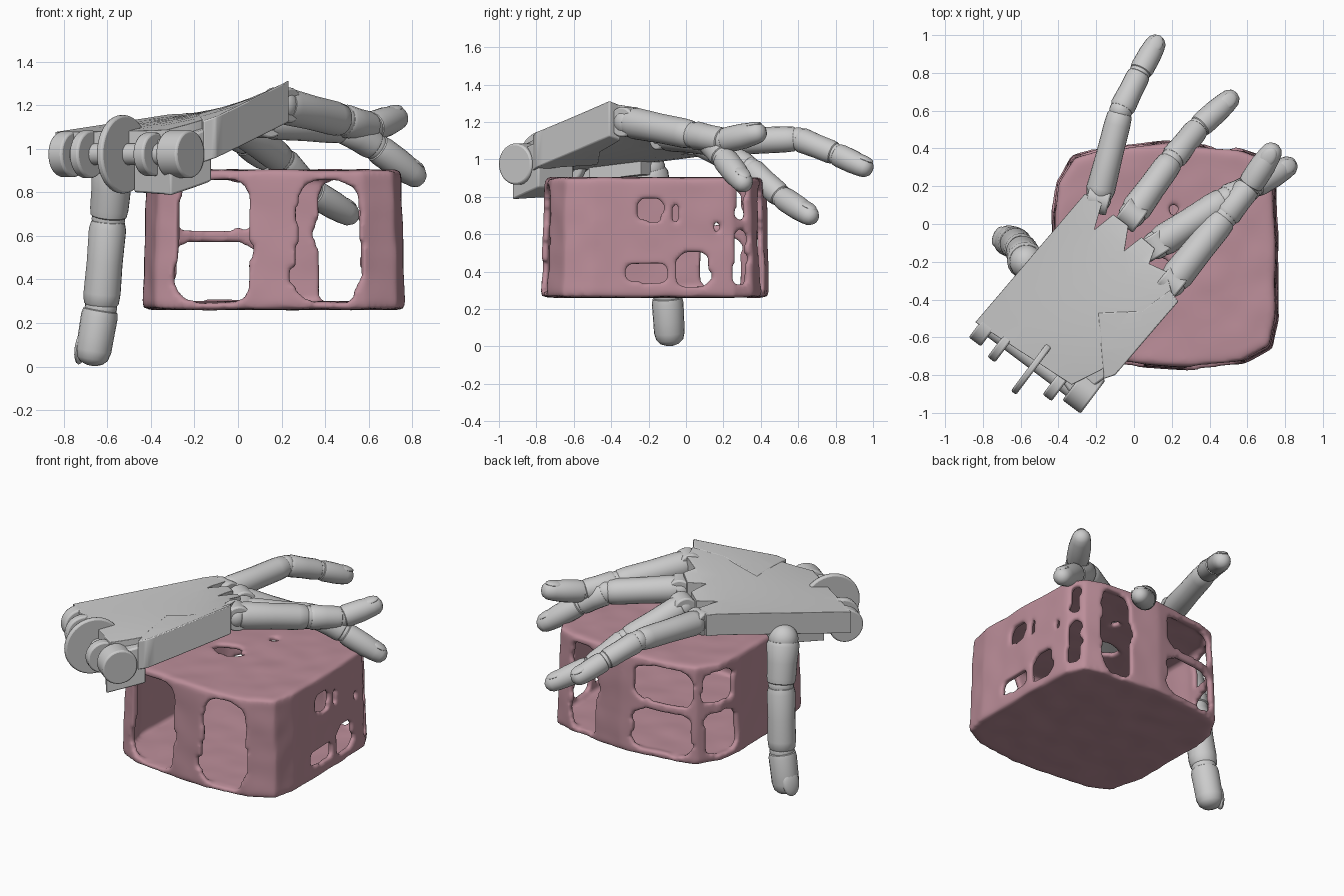
import bpy, bmesh, math
from mathutils import Vector, Matrix, noise

if "Cube" in bpy.data.objects:
    bpy.data.objects.remove(bpy.data.objects["Cube"])

pink = bpy.data.materials.new("pink_shell")
pink.diffuse_color = (0.50, 0.27, 0.32, 1)
pink.use_nodes = True
pink.node_tree.nodes["Principled BSDF"].inputs["Base Color"].default_value = pink.diffuse_color


def finish(bm, name, bevel=0.0, angle=35):
    bmesh.ops.recalc_face_normals(bm, faces=bm.faces[:])
    me = bpy.data.meshes.new(name)
    bm.to_mesh(me)
    bm.free()
    ob = bpy.data.objects.new(name, me)
    bpy.context.collection.objects.link(ob)
    if bevel:
        b = ob.modifiers.new("bevel", 'BEVEL')
        b.width, b.segments, b.limit_method = bevel, 2, 'ANGLE'
    bpy.ops.object.select_all(action='DESELECT')
    ob.select_set(True)
    bpy.context.view_layer.objects.active = ob
    bpy.ops.object.shade_smooth_by_angle(angle=math.radians(angle))
    return ob


def palm_height(x, y):
    """Gently twisted top of the palm: rises to the knuckles, most at the index side."""
    u = min((.62 * x + .785 * y + .9) / .8, 1)
    v = max((.785 * x - .62 * y + .32) / .7, 0)
    return 1.08 + u * (.08 + .15 * v * v)


def prism(name, pts, depth, bevel=0.01, lift=0.0):
    """Plate with a flat outline, sliced, then draped on the palm surface."""
    bm = bmesh.new()
    top = [bm.verts.new((x, y, 0)) for x, y in pts]
    low = [bm.verts.new((x, y, -depth)) for x, y in pts]
    bm.faces.new(top)
    bm.faces.new(low[::-1])
    n = len(pts)
    for i in range(n):
        bm.faces.new((top[i], low[i], low[(i + 1) % n], top[(i + 1) % n]))
    for no in ((.62, .785, 0), (.785, -.62, 0)):
        for k in range(-7, 5):
            bmesh.ops.bisect_plane(bm, geom=bm.verts[:] + bm.edges[:] + bm.faces[:], dist=1e-5,
                                   plane_co=Vector(no) * (k * .131 + .011), plane_no=no)
    for v in bm.verts:
        v.co.z += palm_height(v.co.x, v.co.y) + lift
    bmesh.ops.triangulate(bm, faces=[f for f in bm.faces if len(f.verts) > 4])
    return finish(bm, name, bevel)


def loft(bm, a, b, profile, sides=20):
    """Round body from a to b; profile gives (fraction, radius)."""
    a, b = Vector(a), Vector(b)
    rot = (b - a).to_track_quat('Z', 'Y')
    rings = []
    for t, r in profile:
        c = a.lerp(b, t)
        rings.append([bm.verts.new(c + rot @ Vector((r * math.cos(k * math.tau / sides),
                      r * math.sin(k * math.tau / sides), 0))) for k in range(sides)])
    for p, q in zip(rings, rings[1:]):
        for k in range(sides):
            m = (k + 1) % sides
            bm.faces.new((p[k], p[m], q[m], q[k]))
    bm.faces.new(rings[0][::-1])
    bm.faces.new(rings[-1])


def disc(name, c, r, w, axis):
    bm = bmesh.new()
    c, ax = Vector(c), Vector(axis).normalized() * w / 2
    loft(bm, c - ax, c + ax, [(0, r), (1, r)], 40)
    return finish(bm, name, 0.01)


def finger(name, path, radii, up=(0, 0, 1)):
    bm = bmesh.new()
    path = [Vector(p) for p in path]
    last = len(path) - 2
    for i in range(last + 1):
        a, b, ra, rb = path[i], path[i + 1], radii[i], radii[i + 1]
        if i < last:
            prof = [(0, .65 * ra), (.04, .9 * ra), (.12, ra), (.5, .49 * (ra + rb)),
                    (.84, 1.03 * rb), (.95, .97 * rb), (1, .75 * rb)]
        else:
            prof = [(0, .7 * ra), (.05, .96 * ra), (.15, 1.02 * ra), (.5, ra), (.74, rb),
                    (.88, .88 * rb), (.96, .62 * rb), (1, .25 * rb)]
        loft(bm, a, b, prof)
        # joint ball
        bmesh.ops.create_uvsphere(bm, u_segments=20, v_segments=12, radius=.9 * ra,
                                  matrix=Matrix.Translation(a))
    finish(bm, name)
    # nail on the last segment
    d = (path[-1] - path[-2]).normalized()
    u = Vector(up)
    u = (u - d * u.dot(d)).normalized()
    s = u.cross(d)
    r = radii[-1]
    m = Matrix((s, d, u)).transposed().to_4x4()
    m.translation = path[-2].lerp(path[-1], .72) + u * r * .76
    bm = bmesh.new()
    bmesh.ops.create_uvsphere(bm, u_segments=20, v_segments=10, radius=1,
                              matrix=m @ Matrix.Diagonal((.68 * r, 1.0 * r, .29 * r, 1)))
    finish(bm, name + "_nail")


# hollow eroded box: one lofted surface with cells left out for the holes
OUT = [(-.42, .05), (-.40, .22), (-.32, .35), (-.2, .39), (.17, .43), (.55, .39), (.68, .35),
       (.735, .25), (.75, -.1), (.75, -.5), (.72, -.65), (.58, -.725), (.3, -.76), (.05, -.745),
       (-.24, -.71), (-.37, -.65), (-.42, -.45)]
HOLES = {
    'front': [(-.28, .06, .29, .86), (.27, .56, .29, .85), (.24, .36, .38, .46)],
    'back': [(-.29, .09, .625, .85), (-.29, .1, .30, .575), (.36, .57, .29, .85)],
    'right': [(-.26, -.12, .67, .79), (-.08, -.03, .66, .77), (-.33, -.1, .34, .44),
              (-.04, .12, .32, .50), (.25, .32, .33, .62), (.25, .31, .68, .85),
              (.15, .19, .61, .67)],
    'left': [(.08, .30, .31, .57), (.09, .31, .64, .84)],
}


def in_hole(p):
    if p.z > .87:
        return ((p.x - .08) / .11) ** 2 + ((p.y + .2) / .07) ** 2 < 1 or \
            ((p.x - .21) / .025) ** 2 + ((p.y - .08) / .035) ** 2 < 1
    if p.z < .285:
        return False
    d = {'front': p.y + .77, 'back': .44 - p.y, 'right': .76 - p.x, 'left': p.x + .43}
    side = min(d, key=d.get)
    q = p.y if side in ('right', 'left') else p.x
    wob = .022 * noise.noise(p * 9)
    for a0, a1, z0, z1 in HOLES[side]:
        u = abs(q + wob - (a0 + a1) / 2) / ((a1 - a0) / 2)
        v = abs(p.z + .6 * wob - (z0 + z1) / 2) / ((z1 - z0) / 2)
        if u ** 5 + v ** 5 < 1:
            return True
    return False


ring = []
for a, b in zip(OUT, OUT[1:] + OUT[:1]):
    a, b = Vector(a), Vector(b)
    n = max(2, round((b - a).length / .016))
    ring += [a.lerp(b, k / n) for k in range(n)]
mid = Vector((.165, -.165))
Z0, Z1 = .28, .885
rows = [(k / 30, Z0) for k in range(1, 31)]
rows += [(1, Z0 + (Z1 - Z0) * k / 44) for k in range(1, 45)]
rows += [(k / 30, Z1) for k in range(29, 0, -1)]
bm = bmesh.new()
grid = []
for s, z in rows:
    taper = .995 - .03 * (z - Z0) / (Z1 - Z0)
    line = []
    for c in ring:
        q = mid + (c - mid) * s * taper
        p = Vector((q.x, q.y, z))
        line.append(bm.verts.new(p + noise.noise_vector(p * 7) * .006))
    grid.append(line)
for p, q in zip(grid, grid[1:]):
    for k in range(len(ring)):
        m = (k + 1) % len(ring)
        f = (p[k], p[m], q[m], q[k])
        if not in_hole(sum((v.co for v in f), Vector()) / 4):
            bm.faces.new(f)
bm.faces.new(grid[0])
bm.faces.new(grid[-1])
bmesh.ops.delete(bm, geom=[v for v in bm.verts if not v.link_faces], context='VERTS')
box = finish(bm, "eroded_box")
box.data.materials.append(pink)
so = box.modifiers.new("wall", 'SOLIDIFY')
so.thickness, so.offset = .036, 0
rm = box.modifiers.new("melt", 'REMESH')
rm.mode, rm.voxel_size, rm.use_smooth_shade = 'VOXEL', .0135, True
sm = box.modifiers.new("soften", 'SMOOTH')
sm.factor, sm.iterations = .5, 3

# palm: main plate with finger slots, index side plate, wrist block
prism("palm_plate", [(-.84, -.52), (-.26, .16), (-.17, .11), (-.21, -.03), (-.11, .05), (-.03, -.01),
                     (-.05, -.14), (.04, -.07), (.11, -.13), (.08, -.21), (.17, -.25), (.21, -.40),
                     (-.17, -.77), (-.33, -.85)], .14)
prism("index_side_plate", [(-.19, -.47), (.04, -.46), (.19, -.35), (.235, -.41),
                           (-.10, -.80), (-.16, -.82)], .19, lift=.003)
prism("wrist_block", [(-.48, -.70), (-.31, -.93), (-.12, -.79), (-.26, -.60)], .25, .02, -.04)
prism("thumb_mount", [(-.70, -.44), (-.52, -.16), (-.42, -.24), (-.58, -.52)], .16, .02, -.05)

# wrist hinge lugs
AX = (.80, -.60, 0)
for i, (x, y, r, w) in enumerate([(-.78, -.54, .105, .08), (-.69, -.63, .11, .05),
                                  (-.53, -.75, .18, .035), (-.40, -.84, .10, .06),
                                  (-.265, -.88, .11, .12)]):
    disc("wrist_lug_%d" % (i + 1), (x, y, .975), r, w, AX)
disc("wrist_pin", (-.53, -.72, .975), .05, .6, AX)

# fingers
FINGERS = {
    "little_finger": ([(-.19, .13, 1.09), (-.07, .60, 1.11), (.03, .80, 1.03), (.135, .99, .94)],
                      [.077, .068, .062, .057]),
    "ring_finger": ([(-.01, .05, 1.11), (.20, .34, .95), (.34, .51, .80), (.54, .69, .68)],
                    [.080, .070, .064, .058]),
    "middle_finger": ([(.12, -.11, 1.13), (.49, .13, 1.10), (.63, .20, 1.01), (.85, .325, .85)],
                      [.085, .077, .068, .060]),
    "index_finger": ([(.20, -.31, 1.20), (.48, .04, 1.13), (.61, .20, 1.10), (.755, .42, 1.15)],
                     [.085, .077, .068, .060]),
}
for name, (path, radii) in FINGERS.items():
    finger(name, path, radii)
    d = Vector(path[1]) - Vector(path[0])
    disc(name + "_knuckle", path[0], .95 * radii[0], .12, d.cross((0, 0, 1)))
finger("thumb", [(-.57, -.20, .95), (-.595, -.14, .68), (-.63, -.10, .27), (-.675, -.085, .005)],
       [.10, .086, .083, .082], up=(-1, .4, 0))
